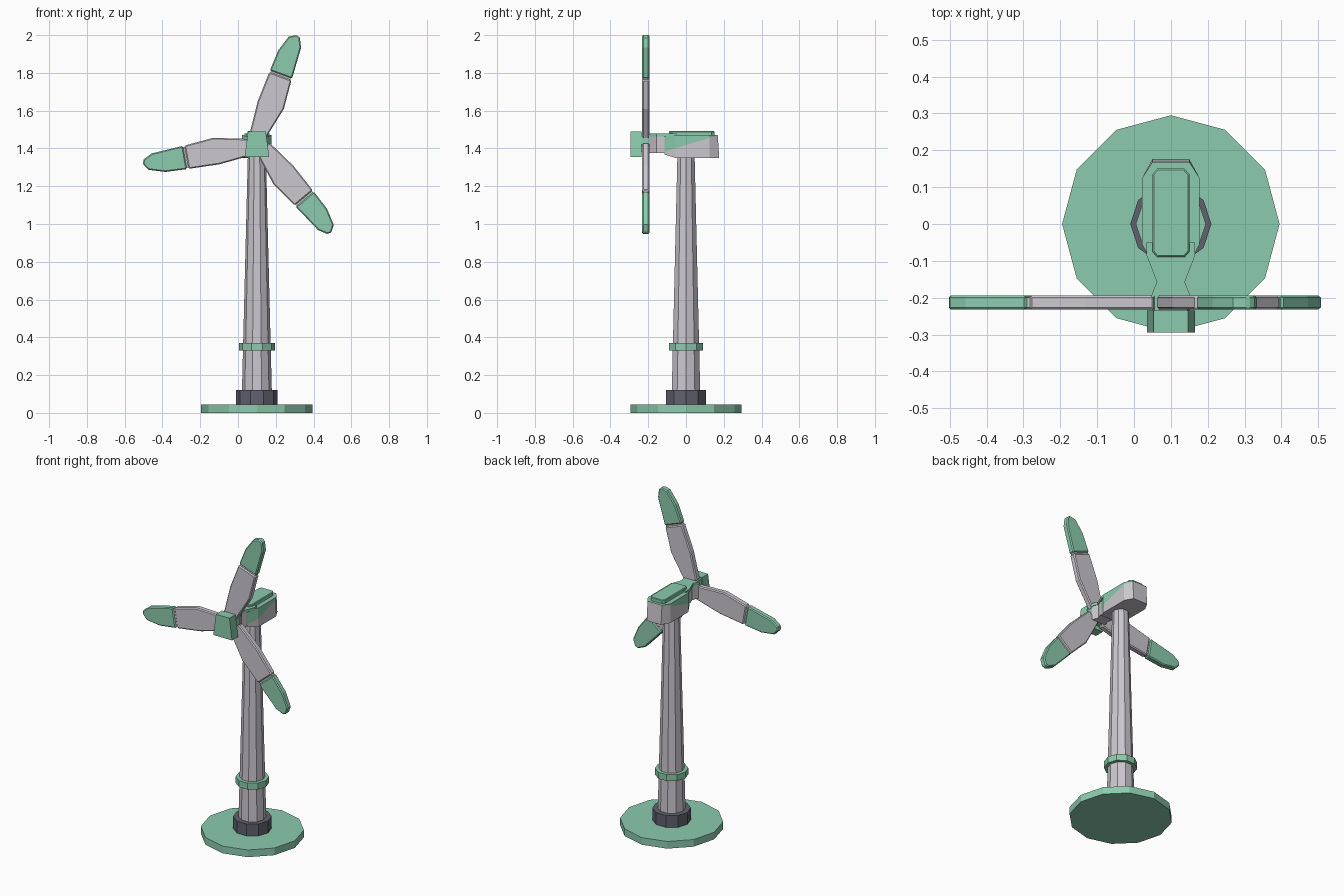
import bpy, bmesh, math
from mathutils import Vector, Matrix

if "Cube" in bpy.data.objects:
    bpy.data.objects.remove(bpy.data.objects["Cube"])

CX = 0.10            # tower axis
HUB_Z = 1.425        # rotor axis height


def material(name, rgb):
    m = bpy.data.materials.new(name)
    m.diffuse_color = (*rgb, 1)
    m.use_nodes = True
    m.node_tree.nodes["Principled BSDF"].inputs["Base Color"].default_value = m.diffuse_color
    return m


GREEN = material("mint_green", (0.26, 0.60, 0.42))
GREY = material("light_grey", (0.60, 0.575, 0.62))
DARK = material("dark_slate", (0.12, 0.12, 0.16))


def finish(name, bm, *mats):
    bmesh.ops.recalc_face_normals(bm, faces=bm.faces)
    me = bpy.data.meshes.new(name)
    bm.to_mesh(me)
    bm.free()
    ob = bpy.data.objects.new(name, me)
    bpy.context.collection.objects.link(ob)
    for m in mats:
        me.materials.append(m)
    return ob


def bevel(ob, width):
    b = ob.modifiers.new("edge_bevel", 'BEVEL')
    b.width = width
    b.segments = 1
    b.limit_method = 'ANGLE'
    b.angle_limit = math.radians(50)


def drum(name, sides, r0, r1, z0, z1, mat):
    """Tapered drum on the tower axis."""
    bm = bmesh.new()
    bmesh.ops.create_cone(bm, cap_ends=True, segments=sides, radius1=r0, radius2=r1, depth=z1 - z0)
    # put a corner on the +x axis
    first = min((v.co for v in bm.verts), key=lambda c: abs(c.y) + (c.x < 0))
    bm.transform(Matrix.Translation((CX, 0, (z0 + z1) / 2)) @ Matrix.Rotation(-math.atan2(first.y, first.x), 4, 'Z'))
    return finish(name, bm, mat)


def extrude_outline(pts, depth):
    """Prism from a flat outline of 3D points and a depth vector."""
    bm = bmesh.new()
    face = bm.faces.new([bm.verts.new(p) for p in pts])
    new = bmesh.ops.extrude_face_region(bm, geom=[face])["geom"]
    bmesh.ops.translate(bm, vec=depth, verts=[g for g in new if isinstance(g, bmesh.types.BMVert)])
    return bm


def plan(half, z0, z1):
    """Symmetric plan outline from (half_width, y) pairs, extruded upward."""
    pts = [(CX + w, y, z0) for w, y in half] + [(CX - w, y, z0) for w, y in reversed(half)]
    return extrude_outline(pts, Vector((0, 0, z1 - z0)))


# tower and foot
drum("base_disc", 12, 0.295, 0.295, 0, 0.045, GREEN)
drum("foot_collar", 10, 0.11, 0.11, 0.045, 0.12, DARK)
drum("tower", 10, 0.079, 0.048, 0.12, 1.36, GREY)
drum("tower_ring", 10, 0.095, 0.095, 0.33, 0.37, GREEN)

# nacelle body, green above a sloping line
bm = plan([(0.045, -0.115), (0.078, -0.055), (0.078, 0.125), (0.05, 0.176)], 1.35, 1.47)
for v in bm.verts:
    if v.co.y < -0.1 and v.co.z < 1.4:
        v.co.z = 1.368
    if v.co.y > 0.15 and v.co.z > 1.4:
        v.co.y -= 0.008
line_p = Vector((0, -0.11, 1.385))
line_n = Vector((0, -0.080, 0.265)).normalized()
bmesh.ops.bisect_plane(bm, geom=bm.verts[:] + bm.edges[:] + bm.faces[:], plane_co=line_p, plane_no=line_n)
bm.normal_update()
for f in bm.faces:
    if (f.calc_center_median() - line_p).dot(line_n) > 0:
        f.material_index = 1
finish("nacelle", bm, GREY, GREEN)

# raised roof plate with clipped corners
roof = plan([(0.037, -0.09), (0.05, -0.075), (0.05, 0.135), (0.037, 0.15)], 1.465, 1.492)
bevel(finish("roof_plate", roof, GREEN), 0.004)

# waisted neck from nacelle to hub, with its cover
waist = [(0.050, -0.195), (0.034, -0.155), (0.046, -0.125), (0.046, -0.08)]
finish("neck", plan(waist, 1.375, 1.463), GREY)
cover = [(0.055, -0.200), (0.038, -0.157), (0.066, -0.085), (0.066, -0.05)]
finish("neck_cover", plan(cover, 1.462, 1.48), GREEN)

# wedge hub
hub = [(CX - 0.065, -0.295, 1.355), (CX + 0.065, -0.295, 1.355),
       (CX + 0.047, -0.295, 1.49), (CX - 0.047, -0.295, 1.49)]
finish("hub", extrude_outline(hub, Vector((0, 0.06, 0))), GREEN)
core = [(CX + dx, -0.236, HUB_Z + dz) for dx, dz in
        [(-0.05, -0.045), (0.05, -0.045), (0.045, 0.058), (-0.045, 0.058)]]
finish("hub_core", extrude_outline(core, Vector((0, 0.041, 0))), GREEN)

# three blades: (distance from axis, sideways offset) outlines
INNER = [(0.04, 0.033), (0.222, 0.071), (0.379, 0.057), (0.379, -0.068), (0.214, -0.073), (0.04, -0.055)]
JOINT = [(0.37, 0.051), (0.40, 0.050), (0.40, -0.061), (0.37, -0.062)]
TIP = [(0.388, 0.057), (0.558, 0.046), (0.605, 0.022), (0.613, 0.0),
       (0.590, -0.036), (0.503, -0.063), (0.388, -0.068)]


def blade_part(name, outline, angle, y0, y1, mat):
    c, s = math.cos(angle), math.sin(angle)
    pts = [(CX + u * c + v * s, y0, HUB_Z + u * s - v * c) for u, v in outline]
    return finish(name, extrude_outline(pts, Vector((0, y1 - y0, 0))), mat)


for i, deg in enumerate((70, 190, 310), 1):
    a = math.radians(deg)
    bevel(blade_part(f"blade_{i}", INNER, a, -0.232, -0.194, GREY), 0.006)
    blade_part(f"blade_joint_{i}", JOINT, a, -0.226, -0.200, GREY)
    bevel(blade_part(f"blade_tip_{i}", TIP, a, -0.232, -0.194, GREEN), 0.006)
